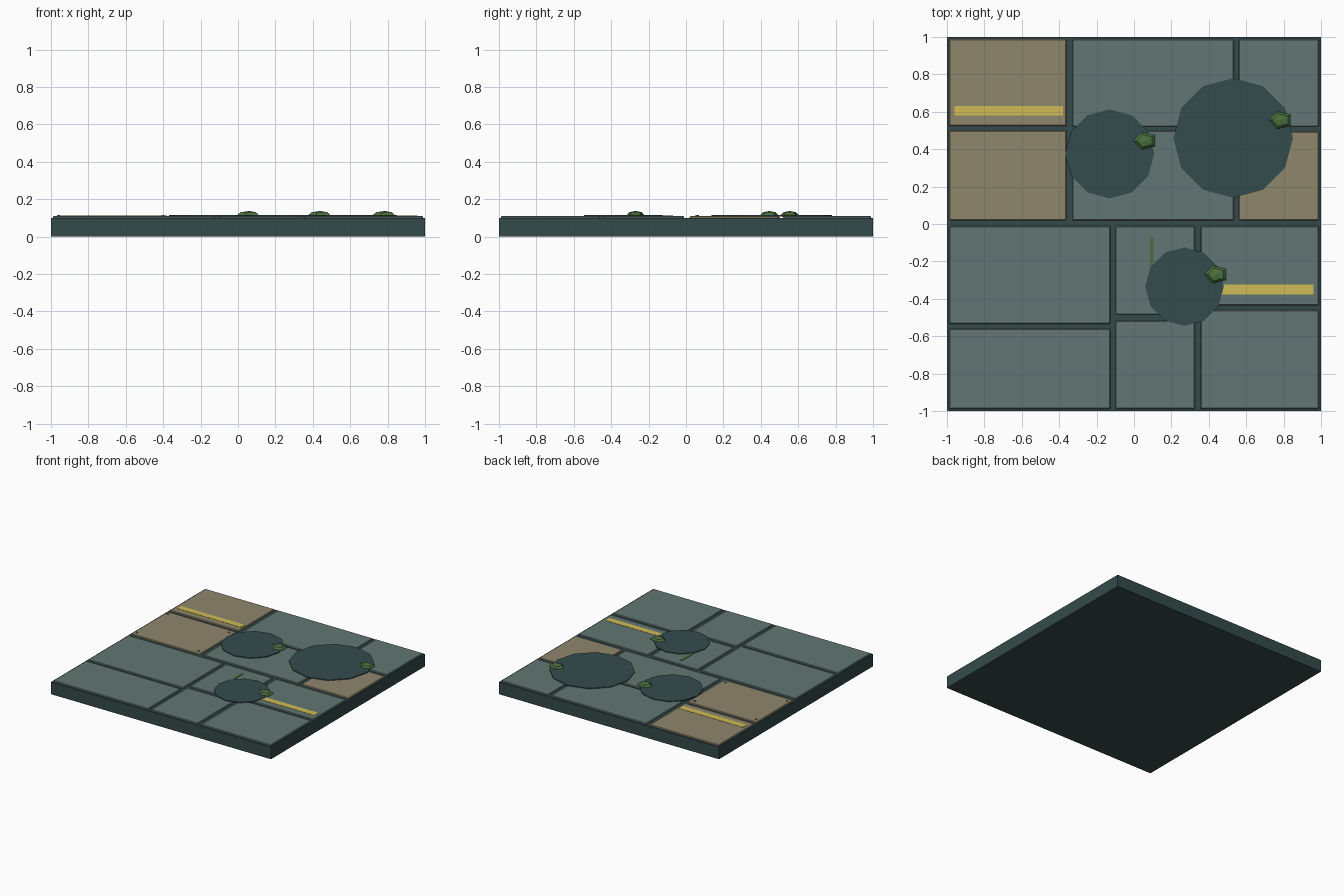
import bpy
import bmesh
from math import pi, cos, sin
from mathutils import Matrix

cube = bpy.data.objects.get("Cube")
if cube:
    bpy.data.objects.remove(cube, do_unlink=True)


def material(name, r, g, b):
    """Flat material from an sRGB 0-255 colour."""
    lin = [((c / 255 + 0.055) / 1.055) ** 2.4 for c in (r, g, b)] + [1]
    m = bpy.data.materials.new(name)
    m.use_nodes = True
    m.diffuse_color = lin
    m.node_tree.nodes["Principled BSDF"].inputs["Base Color"].default_value = lin
    return m


SLAB = material("dark teal stone", 52, 74, 74)
STEEL = material("grey green plate", 98, 118, 115)
RUST = material("tan plate", 143, 134, 108)
PAINT = material("yellow paint", 208, 188, 86)
WATER = material("dark water", 52, 75, 77)
MOSS = material("moss green", 74, 112, 62)


def finish(name, bm, mat):
    mesh = bpy.data.meshes.new(name)
    bm.to_mesh(mesh)
    bm.free()
    mesh.materials.append(mat)
    obj = bpy.data.objects.new(name, mesh)
    bpy.context.collection.objects.link(obj)
    return obj


def box(name, x0, x1, y0, y1, z0, z1, mat, bevel=0):
    bm = bmesh.new()
    place = Matrix.Translation(((x0 + x1) / 2, (y0 + y1) / 2, (z0 + z1) / 2))
    size = Matrix.Diagonal((x1 - x0, y1 - y0, z1 - z0, 1))
    bmesh.ops.create_cube(bm, size=1, matrix=place @ size)
    obj = finish(name, bm, mat)
    if bevel:
        mod = obj.modifiers.new("Bevel", "BEVEL")
        mod.width = bevel
        mod.segments = 1
    return obj


def disc(name, x, y, z0, z1, radius, sides, mat):
    bm = bmesh.new()
    bmesh.ops.create_cone(bm, cap_ends=True, segments=sides, radius1=radius,
                          radius2=radius, depth=z1 - z0,
                          matrix=Matrix.Translation((x, y, (z0 + z1) / 2)))
    return finish(name, bm, mat)


# Base slab
TOP = 0.1
PLATE = 0.11
box("base_slab", -1, 1, -1, 1, 0, TOP, SLAB)

# Floor plates: each column is split in two; tan flags are (front, back)
columns = [
    ("back_left_column", -0.99, -0.36, 0.02, 0.5, 0.525, 0.99, (RUST, RUST)),
    ("back_middle_column", -0.33, 0.535, 0.02, 0.5, 0.52, 0.99, (STEEL, STEEL)),
    ("back_right_column", 0.56, 0.99, 0.02, 0.495, 0.52, 0.99, (RUST, STEEL)),
    ("front_left_column", -0.99, -0.125, -0.99, -0.56, -0.535, -0.01, (STEEL, STEEL)),
    ("front_middle_column", -0.1, 0.325, -0.99, -0.515, -0.485, -0.01, (STEEL, STEEL)),
    ("front_right_column", 0.355, 0.99, -0.99, -0.46, -0.435, -0.01, (STEEL, STEEL)),
]
for name, x0, x1, ya, yb, yc, yd, (near, far) in columns:
    box(name + "_near_plate", x0, x1, ya, yb, TOP - 0.01, PLATE, near, 0.005)
    box(name + "_far_plate", x0, x1, yc, yd, TOP - 0.01, PLATE, far, 0.005)

# Rivets on the corners of the tan plate
for x in (-0.96, -0.4):
    for y in (0.06, 0.46):
        disc("plate_rivet", x, y, PLATE - 0.002, PLATE + 0.005, 0.009, 6, RUST)

# Painted stripes
box("back_stripe", -0.96, -0.38, 0.58, 0.632, PLATE - 0.002, PLATE + 0.002, PAINT)
box("front_stripe", 0.38, 0.96, -0.376, -0.324, PLATE - 0.002, PLATE + 0.002, PAINT)

# Grass strip growing beside the front puddle
box("grass_strip", 0.085, 0.105, -0.27, -0.07, PLATE - 0.002, PLATE + 0.003, MOSS)

# Puddles, each with a clump of moss at its edge
puddles = [("left", -0.13, 0.375, 0.238), ("right", 0.53, 0.46, 0.32),
           ("front", 0.27, -0.335, 0.21)]
clumps = {"left": (0.06, 0.445), "right": (0.785, 0.555), "front": (0.44, -0.27)}
for name, x, y, radius in puddles:
    disc(name + "_puddle", x, y, PLATE - 0.002, PLATE + 0.006, radius, 12, WATER)
    cx, cy = clumps[name]
    bm = bmesh.new()
    bmesh.ops.create_uvsphere(
        bm, u_segments=5, v_segments=4, radius=1,
        matrix=Matrix.Translation((cx, cy, 0.115))
        @ Matrix.Diagonal((0.065, 0.05, 0.022, 1)) @ Matrix.Rotation(pi / 2, 4, "Z"))
    finish(name + "_moss_clump", bm, MOSS)
